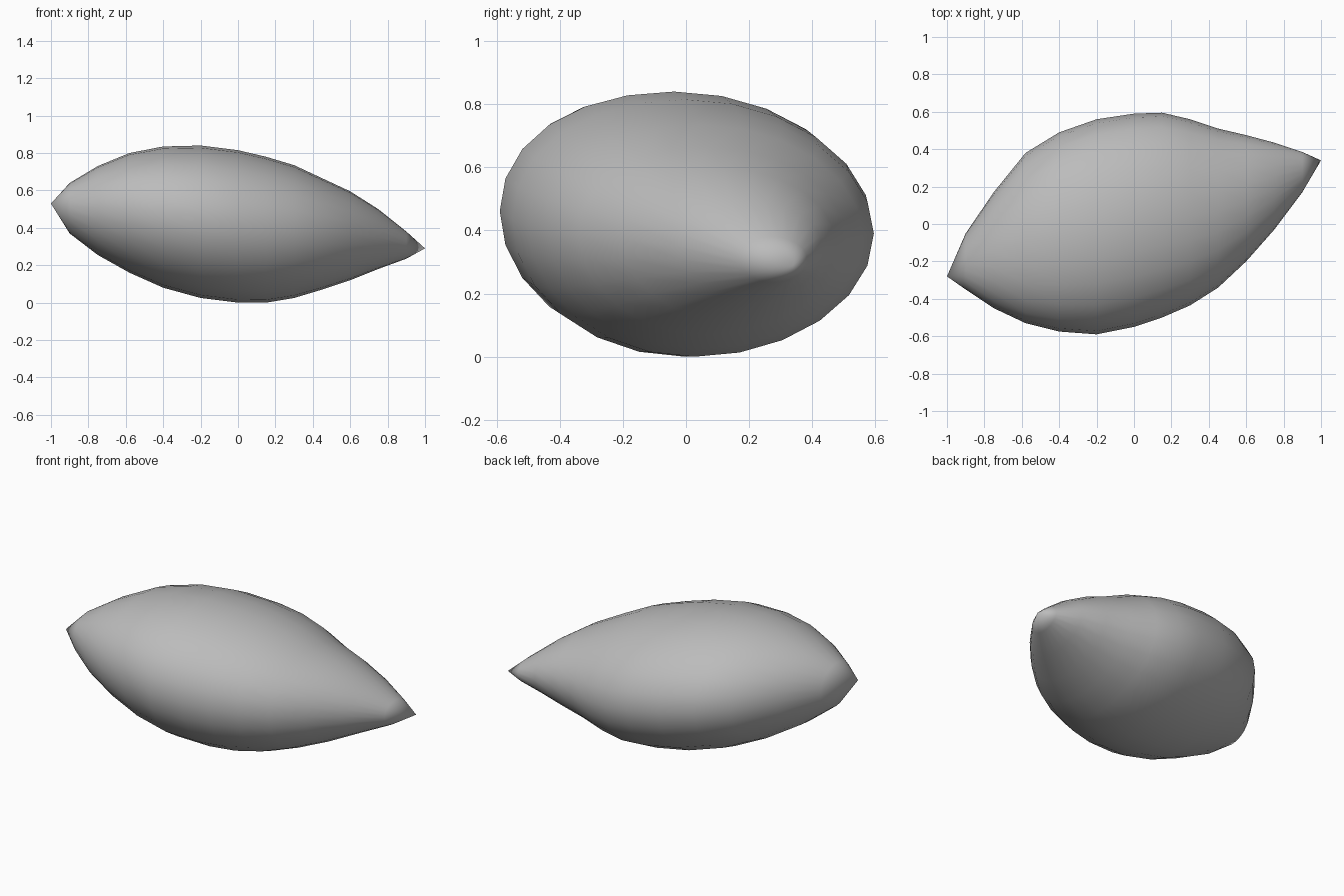
import bpy
import bmesh
import math

SEGMENTS = 24
LIFT = .07  # raises the widest line on the front side
LEAN = .04  # shifts the crest and keel towards the front

# Lengthwise profile: x, y low, y high, z low, z high
PROFILE = [
    (-.9, -.35, -.05, .37, .64),
    (-.75, -.45, .17, .255, .73),
    (-.58, -.53, .38, .16, .8),
    (-.4, -.575, .49, .08, .835),
    (-.2, -.59, .56, .025, .84),
    (0, -.55, .59, 0, .815),
    (.15, -.5, .595, 0, .78),
    (.3, -.435, .56, .025, .735),
    (.45, -.34, .51, .07, .665),
    (.6, -.2, .475, .12, .595),
    (.75, -.03, .435, .18, .5),
    (.9, .17, .385, .235, .38),
]
RIGHT_TIP = (-1, -.28, .53)
LEFT_TIP = (1, .34, .29)


def make_material(name, colour):
    material = bpy.data.materials.new(name)
    material.use_nodes = True
    material.diffuse_color = colour
    shader = next(node for node in material.node_tree.nodes
                  if node.type == 'BSDF_PRINCIPLED')
    shader.inputs["Base Color"].default_value = colour
    return material


def section(bm, x, y_low, y_high, z_low, z_high):
    """Add one slightly lopsided oval ring that fits the given bounds."""
    ring = []
    for step in range(SEGMENTS):
        angle = math.tau * step / SEGMENTS
        across, up = math.cos(angle), math.sin(angle)
        side = across - LEAN * up * up
        height = up + LIFT * min(across, 0) ** 2
        y = (y_low + y_high + (y_high - y_low) * side) / 2
        z = (z_low + z_high + (z_high - z_low) * height) / 2
        ring.append(bm.verts.new((x, y, z)))
    return ring


def cap(bm, ring, point):
    """Close a ring with a pointed tip."""
    tip = bm.verts.new(point)
    for i, vert in enumerate(ring):
        bm.faces.new((tip, vert, ring[(i + 1) % SEGMENTS]))


def build_pod(material):
    bm = bmesh.new()
    rings = [section(bm, *row) for row in PROFILE]
    for first, second in zip(rings, rings[1:]):
        for i in range(SEGMENTS):
            j = (i + 1) % SEGMENTS
            bm.faces.new((first[i], first[j], second[j], second[i]))
    cap(bm, rings[0], RIGHT_TIP)
    cap(bm, rings[-1], LEFT_TIP)
    bmesh.ops.recalc_face_normals(bm, faces=bm.faces)
    for face in bm.faces:
        face.smooth = True
    mesh = bpy.data.meshes.new("pod_body")
    bm.to_mesh(mesh)
    bm.free()
    mesh.materials.append(material)
    pod = bpy.data.objects.new("pod_body", mesh)
    bpy.context.scene.collection.objects.link(pod)


default_cube = bpy.context.scene.objects.get("Cube")
if default_cube:
    bpy.data.objects.remove(default_cube, do_unlink=True)

# Single smooth pod with a pointed tip at each end
build_pod(make_material("plain grey", (.5, .5, .5, 1)))
